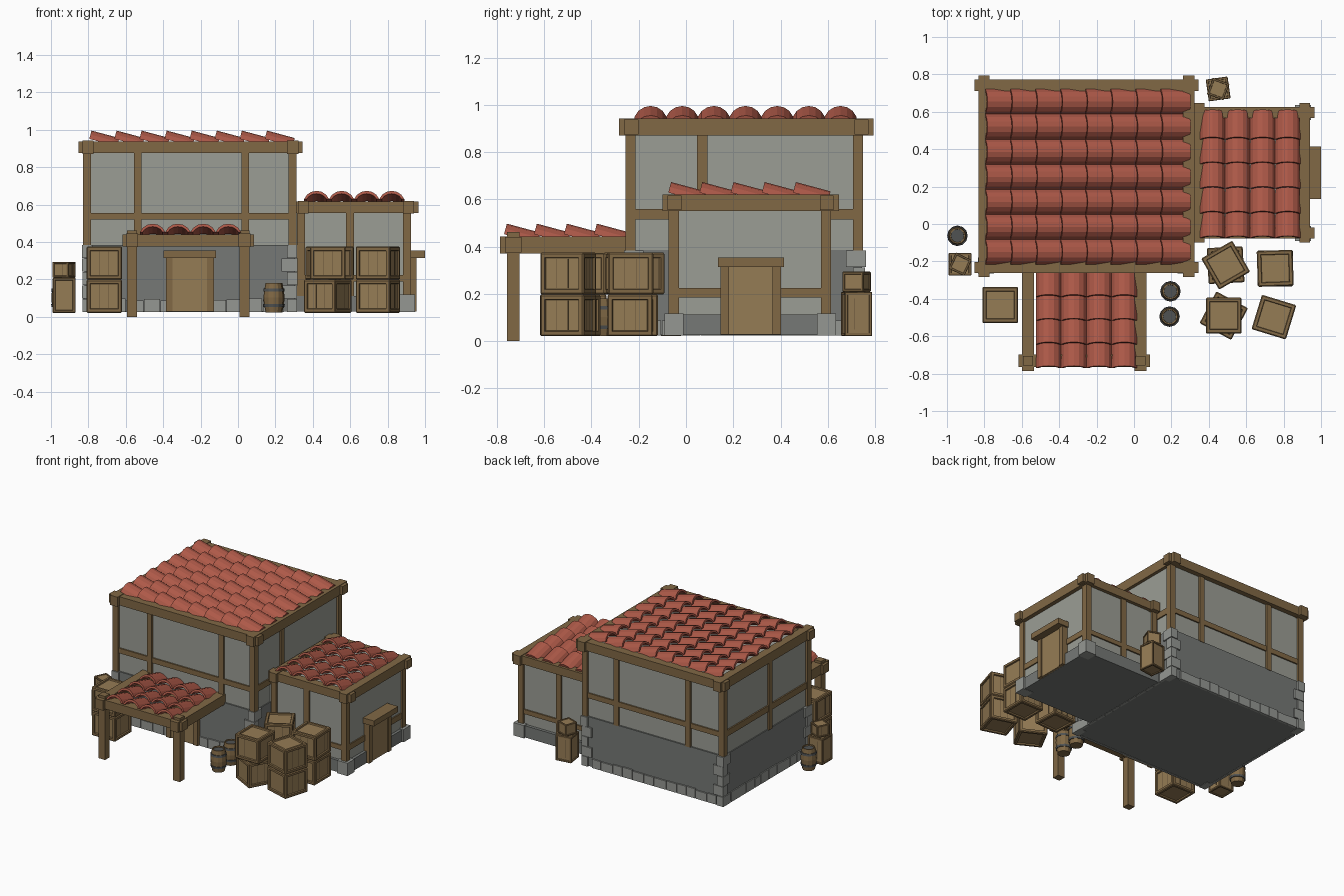
import bpy, bmesh, math, random
from mathutils import Matrix, Vector

if "Cube" in bpy.data.objects:
    bpy.data.objects.remove(bpy.data.objects["Cube"])

random.seed(4)


def material(name, rgb):
    m = bpy.data.materials.new(name)
    m.diffuse_color = (*rgb, 1)
    m.use_nodes = True
    m.node_tree.nodes["Principled BSDF"].inputs["Base Color"].default_value = m.diffuse_color
    return m


WOOD = material("timber", (0.22, 0.14, 0.06))
PLANK = material("planks", (0.30, 0.20, 0.09))
DARK = material("crate_frame", (0.13, 0.085, 0.04))
TILE = material("clay_tile", (0.42, 0.10, 0.065))
PLASTER = material("plaster", (0.33, 0.34, 0.30))
STONE = material("stone", (0.18, 0.19, 0.18))
BLOCK = material("stone_blocks", (0.30, 0.31, 0.29))
IRON = material("iron", (0.08, 0.085, 0.085))


def finish(name, bm, *mats):
    bmesh.ops.recalc_face_normals(bm, faces=bm.faces)
    me = bpy.data.meshes.new(name)
    bm.to_mesh(me)
    bm.free()
    for m in mats:
        me.materials.append(m)
    ob = bpy.data.objects.new(name, me)
    bpy.context.collection.objects.link(ob)
    return ob


def add_box(bm, x0, x1, y0, y1, z0, z1):
    mat = Matrix.Translation(((x0 + x1) / 2, (y0 + y1) / 2, (z0 + z1) / 2))
    mat = mat @ Matrix.Diagonal((x1 - x0, y1 - y0, z1 - z0, 1))
    return bmesh.ops.create_cube(bm, size=1, matrix=mat)["verts"]


def boxes(name, mat, *dims):
    bm = bmesh.new()
    for d in dims:
        add_box(bm, *d)
    return finish(name, bm, mat)


def beam_ring(name, x0, x1, y0, y1, w, over, z0, z1):
    """Four beams around a rectangle, crossing at the corners."""
    xs = [(x0 - over, x1 + over, y, y + w, z0 + 0.004, z1 - 0.004) for y in (y0, y1 - w)]
    ys = [(x, x + w, y0 - over, y1 + over, z0, z1) for x in (x0, x1 - w)]
    boxes(name, WOOD, *xs, *ys)


def tiles(name, u0, v0, z0, rows, cols, pitch, width, along_x):
    """Overlapping arched tiles; each is high at its start and dips at its end."""
    bm = bmesh.new()
    n, length, tilt = 6, pitch + 0.02, math.radians(15)
    a0 = math.radians(22)

    def arch(r, h):
        out = []
        for i in range(n + 1):
            a = math.pi - a0 - (math.pi - 2 * a0) * i / n
            out.append((r * math.cos(a) / math.cos(a0),
                        h * (math.sin(a) - math.sin(a0)) / (1 - math.sin(a0))))
        return out
    section = arch(width / 2, 0.046) + arch(width / 2 - 0.014, 0.030)[::-1]
    k = len(section)
    for r in range(rows):
        for c in range(cols):
            ends = []
            for s in (0, length):
                ring = []
                for v, h in section:
                    u = u0 + r * pitch + s * math.cos(tilt) + h * math.sin(tilt)
                    z = z0 + 0.016 - s * math.sin(tilt) + h * math.cos(tilt)
                    w = v0 + (c + 0.5) * width + v
                    ring.append(bm.verts.new((u, w, z) if along_x else (w, u, z)))
                ends.append(ring)
            a, b = ends
            for i in range(k):
                j = (i + 1) % k
                bm.faces.new((a[i], a[j], b[j], b[i]))
            for ring in ends:
                for i in range(n):
                    bm.faces.new((ring[i], ring[i + 1], ring[k - 2 - i], ring[k - 1 - i]))
    return finish(name, bm, TILE)


def door(name, loc, turn):
    jambs = [(s * 0.11 - 0.018, s * 0.11 + 0.018, -0.03, 0.02, 0.028, 0.32) for s in (-1, 1)]
    parts = [boxes(name + "_frame", WOOD, *jambs, (-0.14, 0.14, -0.075, 0.02, 0.315, 0.355)),
             boxes(name + "_panel", PLANK, (-0.1, 0.1, -0.022, 0.02, 0.028, 0.32))]
    for p in parts:
        p.location = loc
        p.rotation_euler.z = math.radians(turn)


def crate(x, y, z, w, h, turn):
    """Box with a raised frame, recessed panels and board gaps."""
    bm = bmesh.new()
    add_box(bm, -w / 2, w / 2, -w / 2, w / 2, 0, h)
    bmesh.ops.bevel(bm, geom=bm.edges[:], offset=w * 0.03, segments=1, affect='EDGES')
    sides = [f for f in bm.faces if f.calc_area() > 0.4 * w * h]
    bmesh.ops.inset_individual(bm, faces=sides, thickness=w * 0.11)
    bmesh.ops.inset_individual(bm, faces=sides, thickness=w * 0.02, depth=-w * 0.05)
    for f in sides:
        f.material_index = 1
    for t in (-0.13, 0.13):
        for d in (add_box(bm, (t - .006) * w, (t + .006) * w, -w * .453, w * .453, h * .15, h * .85),
                  add_box(bm, -w * .453, w * .453, (t - .006) * w, (t + .006) * w, h * .15, h * .85)):
            for f in {f for v in d for f in v.link_faces}:
                f.material_index = 2
    ob = finish("crate", bm, WOOD, PLANK, DARK)
    ob.location = (x, y, z)
    ob.rotation_euler.z = math.radians(turn)


def barrel(x, y):
    """Twelve-sided bulged staves with two iron hoops and a dark lid."""
    bm = bmesh.new()
    # radius, height, and material of the band that starts there
    prof = [(0.042, 0, 0), (0.048, 0.03, 1), (0.053, 0.03, 1), (0.055, 0.045, 1),
            (0.051, 0.045, 0), (0.054, 0.08, 0), (0.051, 0.113, 1), (0.055, 0.113, 1),
            (0.053, 0.128, 1), (0.048, 0.128, 0), (0.043, 0.158, 0), (0.036, 0.158, 0),
            (0.035, 0.15, 0)]
    n = 12
    rings = [[bm.verts.new((r * math.cos(i * math.tau / n), r * math.sin(i * math.tau / n), z))
              for i in range(n)] for r, z, _ in prof]
    for a, b, p in zip(rings, rings[1:], prof):
        for i in range(n):
            f = bm.faces.new((a[i], a[(i + 1) % n], b[(i + 1) % n], b[i]))
            f.material_index = p[2]
    bm.faces.new(rings[0])
    bm.faces.new(rings[-1]).material_index = 1
    finish("barrel", bm, WOOD, IRON).location = (x, y, 0.022)


# Main house: walls, stone ground floor
boxes("main_walls", PLASTER, (-0.815, 0.30, -0.24, 0.735, 0.3, 0.905))
boxes("main_stone_floor", STONE, (-0.822, 0.306, -0.25, 0.745, 0.027, 0.385))

# Corner stones and the bottom course of blocks
bm = bmesh.new()
for cx, sx in ((-0.834, 1), (0.318, -1)):
    for cy, sy in ((-0.264, 1), (0.762, -1)):
        z = 0.025
        for i in range(5):
            lx, ly = (0.085, 0.055) if i % 2 else (0.055, 0.085)
            h = 0.0725
            j = random.uniform(0, 0.006)
            xa, xb = sorted((cx + sx * j, cx + sx * lx))
            ya, yb = sorted((cy + sy * j, cy + sy * ly))
            add_box(bm, xa, xb, ya, yb, z, z + h - 0.003)
            z += h
for lo, hi, flip in ((-0.77, 0.25, False), (-0.18, 0.68, True)):
    for side in (0, 1):
        t = lo
        while t < hi - 0.03:
            e = min(t + random.uniform(0.07, 0.1), hi)
            h = 0.025 + random.uniform(0.06, 0.075)
            if flip:
                x = (-0.83, 0.295)[side]
                add_box(bm, x, x + 0.018, t, e - 0.004, 0.025, h)
            else:
                y = (-0.26, 0.737)[side]
                add_box(bm, t, e - 0.004, y, y + 0.018, 0.025, h)
            t = e
finish("main_stone_blocks", bm, BLOCK)

# Main house timber frame
corner = [(x, x + 0.043, y, y + 0.043, 0.38, 0.9) for x in (-0.83, 0.271) for y in (-0.256, 0.707)]
studs = [(x, x + 0.04, y, y + 0.03, 0.38, 0.9) for x in (-0.557, 0.02) for y in (-0.254, 0.718)]
boxes("main_posts", WOOD, *corner, *studs,
      (0.28, 0.312, 0.047, 0.09, 0.38, 0.9), (-0.828, -0.79, 0.185, 0.228, 0.38, 0.9))
beam_ring("main_middle_beams", -0.825, 0.309, -0.25, 0.745, 0.03, 0, 0.515, 0.56)
beam_ring("main_top_beams", -0.832, 0.323, -0.262, 0.772, 0.06, 0.022, 0.871, 0.942)
tiles("main_roof_tiles", -0.795, -0.217, 0.935, 8, 7, 0.134, 0.134, True)
door("main_door", (-0.257, -0.25, 0), 0)

# Side annex
boxes("annex_walls", PLASTER, (0.29, 0.912, -0.058, 0.6, 0.08, 0.6))
boxes("annex_stone_base", STONE, (0.29, 0.932, -0.078, 0.622, 0.027, 0.112))
boxes("annex_corner_stones", BLOCK, *[(0.86, 0.945, y, y + 0.08, 0.025, 0.118) for y in (-0.09, 0.555)])
boxes("annex_posts", WOOD,
      *[(x, x + 0.043, y, y + 0.043, 0.1, 0.58) for x in (0.315, 0.882) for y in (-0.073, 0.571)],
      *[(0.577, 0.62, y, y + 0.03, 0.1, 0.58) for y in (-0.071, 0.582)])
beam_ring("annex_middle_beams", 0.32, 0.921, -0.068, 0.61, 0.03, 0, 0.185, 0.226)
beam_ring("annex_top_beams", 0.32, 0.942, -0.078, 0.625, 0.058, 0.022, 0.552, 0.62)
tiles("annex_roof_tiles", -0.075, 0.353, 0.613, 5, 4, 0.132, 0.134, False)
door("annex_door", (0.925, 0.275, 0), 90)

# Porch
boxes("porch_posts", WOOD, *[(x, x + 0.054, -0.757, -0.705, 0, 0.462) for x in (-0.594, 0.007)])
boxes("porch_beams", WOOD, (-0.617, 0.086, -0.765, -0.697, 0.376, 0.44),
      *[(x, x + 0.064, -0.787, -0.235, 0.372, 0.444) for x in (-0.599, 0.002)])
tiles("porch_roof_tiles", -0.77, -0.524, 0.437, 4, 4, 0.127, 0.135, False)

# Stacked crates: x, y, width, lower height, upper height, lower turn, upper turn, upper width
for x, y, w, h1, h2, r1, r2, w2 in (
        (-0.715, -0.433, 0.192, 0.177, 0.177, 0, 0, 0.192),
        (0.49, -0.22, 0.192, 0.177, 0.177, 3, 30, 0.192),
        (0.755, -0.237, 0.192, 0.177, 0.177, 0, 2, 0.192),
        (0.48, -0.49, 0.192, 0.177, 0.177, -28, 0, 0.192),
        (0.748, -0.498, 0.192, 0.177, 0.177, -17, -17, 0.192),
        (-0.93, -0.215, 0.122, 0.188, 0.085, 0, -25, 0.095),
        (0.45, 0.722, 0.118, 0.188, 0.085, 8, -20, 0.095)):
    crate(x, y, 0.021, w, h1, r1)
    crate(x, y, 0.021 + h1, w2, h2, r2)

# Barrels
for x, y in ((0.195, -0.36), (0.19, -0.495), (-0.944, -0.063)):
    barrel(x, y)
